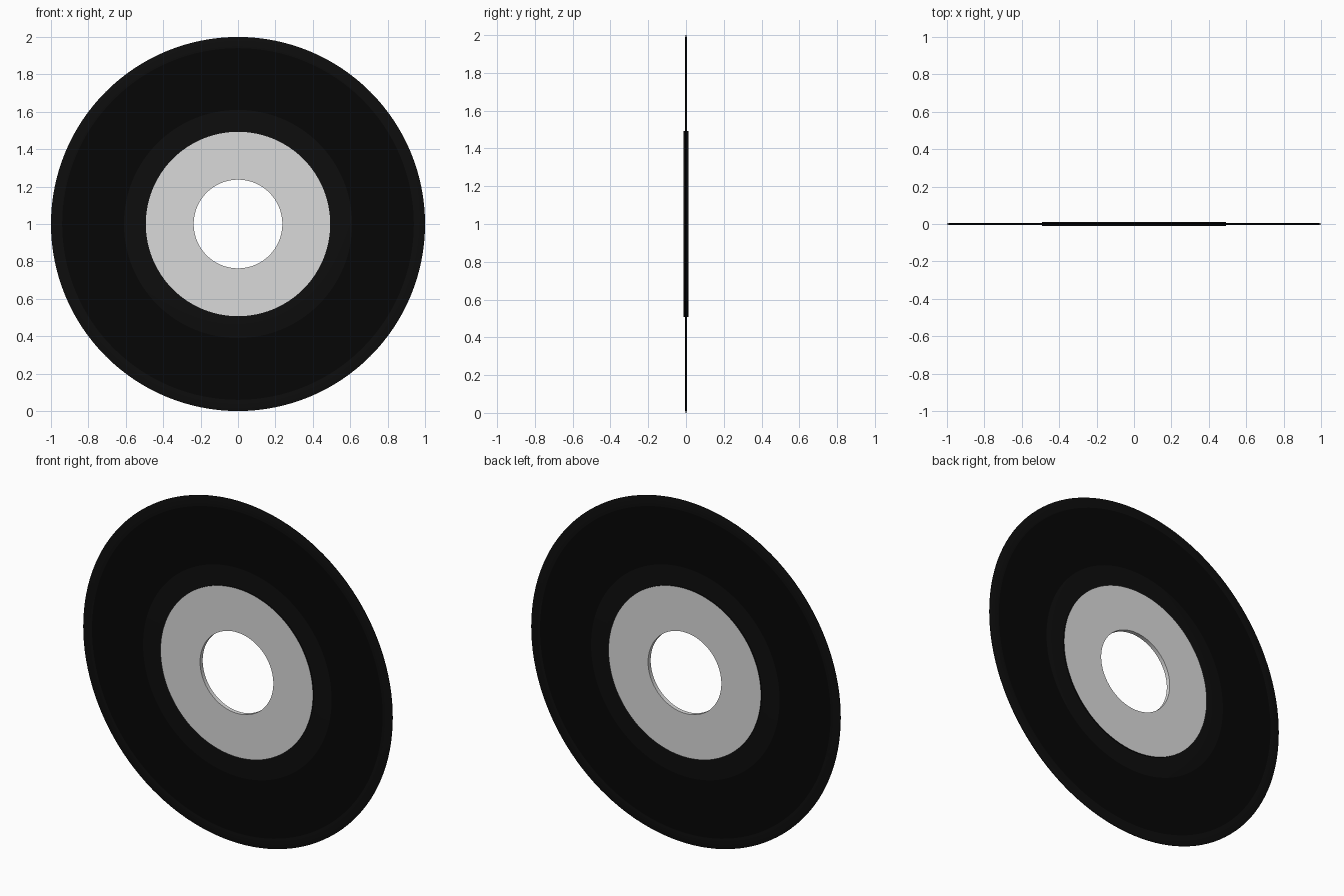
import bpy, math

if "Cube" in bpy.data.objects:
    bpy.data.objects.remove(bpy.data.objects["Cube"], do_unlink=True)

SIDES = 128


def material(name, value):
    mat = bpy.data.materials.new(name)
    mat.use_nodes = True
    colour = (value, value, value, 1)
    mat.diffuse_color = colour
    bsdf = next(n for n in mat.node_tree.nodes if n.type == 'BSDF_PRINCIPLED')
    bsdf.inputs["Base Color"].default_value = colour
    return mat


def revolve(name, profile, bands, mats, closed=True):
    """Spin (radius, depth) points about the y axis; bands gives a material per segment."""
    count = len(profile)
    verts, faces, slots = [], [], []
    for i in range(SIDES):
        a = 2 * math.pi * i / SIDES
        verts += [(r * math.cos(a), y, 1 + r * math.sin(a)) for r, y in profile]
    for i in range(SIDES):
        j = (i + 1) % SIDES
        for k in range(count if closed else count - 1):
            n = (k + 1) % count
            faces.append((i * count + k, i * count + n, j * count + n, j * count + k))
            slots.append(bands[k])
    mesh = bpy.data.meshes.new(name)
    mesh.from_pydata(verts, [], faces)
    for mat in mats:
        mesh.materials.append(mat)
    for poly, slot in zip(mesh.polygons, slots):
        poly.material_index = slot
    obj = bpy.data.objects.new(name, mesh)
    bpy.context.collection.objects.link(obj)
    bpy.ops.object.select_all(action='DESELECT')
    obj.select_set(True)
    bpy.context.view_layer.objects.active = obj
    bpy.ops.object.mode_set(mode='EDIT')
    bpy.ops.mesh.select_all(action='SELECT')
    bpy.ops.mesh.normals_make_consistent(inside=False)
    bpy.ops.object.mode_set(mode='OBJECT')
    bpy.ops.object.shade_smooth_by_angle(angle=math.radians(20))
    return obj


vinyl = material("black vinyl", 0.004)
groove = material("groove black", 0.0018)
paper = material("label grey", 0.7)

# Front half profile, from the hole to the rim
HOLE, LABEL, RIM = 0.237, 0.493, 1.0
LABEL_Y, DISC_Y = 0.012, 0.006
half = [(HOLE, LABEL_Y), (LABEL, LABEL_Y), (LABEL, DISC_Y), (0.61, DISC_Y)]
slots = [2, 0, 0]

# Fine concentric grooves
RINGS, START, END = 22, 0.61, 0.94
step = (END - START) / RINGS
for i in range(RINGS):
    r = START + i * step
    half += [(r + step / 2, DISC_Y - 0.001), (r + step, DISC_Y)]
    slots += [1, 1]

# Smooth lead-in band and tapered rim
half += [(0.982, DISC_Y), (RIM, 0.002)]
slots += [0, 0]

# Mirror to the back; the last segment closes the hole wall
profile = [(r, -y) for r, y in half] + [(r, y) for r, y in reversed(half)]
bands = slots + [0] + slots[::-1] + [2]
revolve("record_disc", profile, bands, [vinyl, groove, paper])
